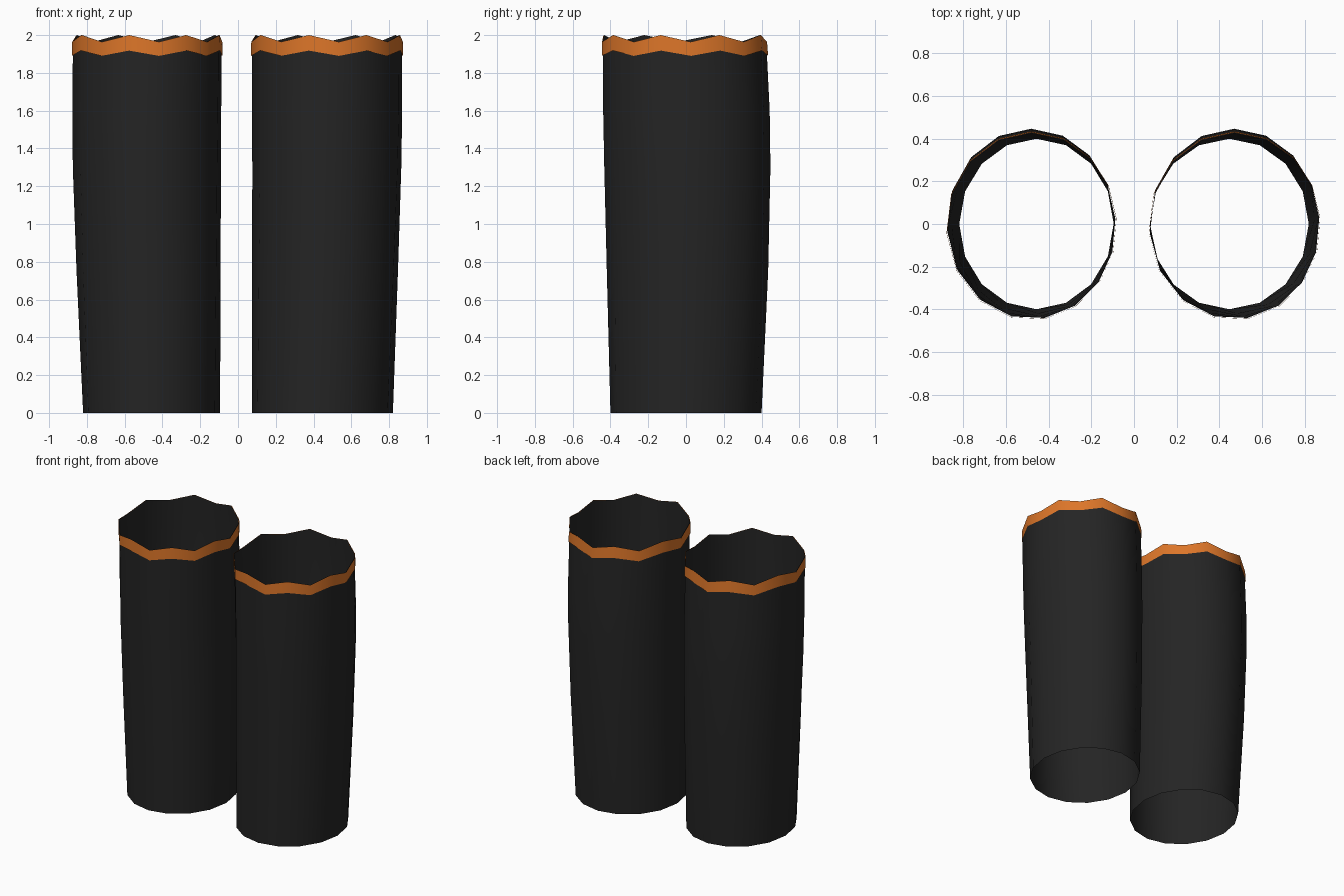
import bpy, bmesh, math

if "Cube" in bpy.data.objects:
    bpy.data.objects.remove(bpy.data.objects["Cube"])

SIDES = 16


def material(name, rgb):
    m = bpy.data.materials.new(name)
    m.diffuse_color = (*rgb, 1)
    m.use_nodes = True
    m.node_tree.nodes["Principled BSDF"].inputs["Base Color"].default_value = m.diffuse_color
    return m


black = material("black fabric", (0.018, 0.018, 0.018))
orange = material("orange trim", (0.72, 0.18, 0.022))

# Cross-section extents per height: z, x min, x max, y min, y max
LEFT = [(0, -0.82, -0.095, -0.40, 0.40), (0.75, -0.855, -0.092, -0.42, 0.435),
        (1.3, -0.875, -0.09, -0.435, 0.447), (1.6, -0.878, -0.088, -0.442, 0.443),
        (1.9, -0.876, -0.086, -0.446, 0.43), (2.0, -0.875, -0.086, -0.446, 0.425)]
RIGHT = [(0, 0.075, 0.82, -0.40, 0.40), (0.75, 0.075, 0.847, -0.42, 0.435),
         (1.3, 0.075, 0.865, -0.435, 0.447), (1.6, 0.074, 0.87, -0.442, 0.443),
         (1.9, 0.073, 0.87, -0.446, 0.43), (2.0, 0.073, 0.87, -0.446, 0.425)]


def ring(bm, level, twist, wave=0.0, grow=0.0):
    """One oval loop; odd corners are peaks, even corners dip by wave."""
    z, x0, x1, y0, y1 = level
    verts = []
    for i in range(SIDES):
        a = 2 * math.pi * i / SIDES
        a += math.radians(twist) * (1 - math.sin(a)) / 2
        x = (x0 + x1) / 2 + ((x1 - x0) / 2 + grow) * math.cos(a)
        y = (y0 + y1) / 2 + ((y1 - y0) / 2 + grow) * math.sin(a)
        verts.append(bm.verts.new((x, y, z - (0 if i % 2 else wave))))
    return verts


def loft(name, bm, rings, mat):
    for a, b in zip(rings, rings[1:]):
        for i in range(SIDES):
            j = (i + 1) % SIDES
            bm.faces.new((a[i], a[j], b[j], b[i]))
    me = bpy.data.meshes.new(name)
    bm.to_mesh(me)
    bm.free()
    me.materials.append(mat)
    ob = bpy.data.objects.new(name, me)
    bpy.context.collection.objects.link(ob)
    bpy.context.view_layer.objects.active = ob
    ob.select_set(True)
    bpy.ops.object.shade_smooth_by_angle(angle=math.radians(35))
    ob.select_set(False)


for side, levels in (("left", LEFT), ("right", RIGHT)):
    # Open tapered sleeve with a wavy top edge
    bm = bmesh.new()
    rings = [ring(bm, lv, 9 * lv[0] / 2, 0.036 if lv[0] > 1.95 else 0.0)
             for lv in levels if lv[0] != 1.9]
    loft(side + "_sleeve", bm, rings, black)

    # Wavy trim band lying just outside the rim
    bm = bmesh.new()
    low = (1.918,) + levels[4][1:]
    rings = [ring(bm, low, 9, 0.028, 0.005), ring(bm, levels[5], 9, 0.036, 0.004)]
    loft(side + "_trim_band", bm, rings, orange)
